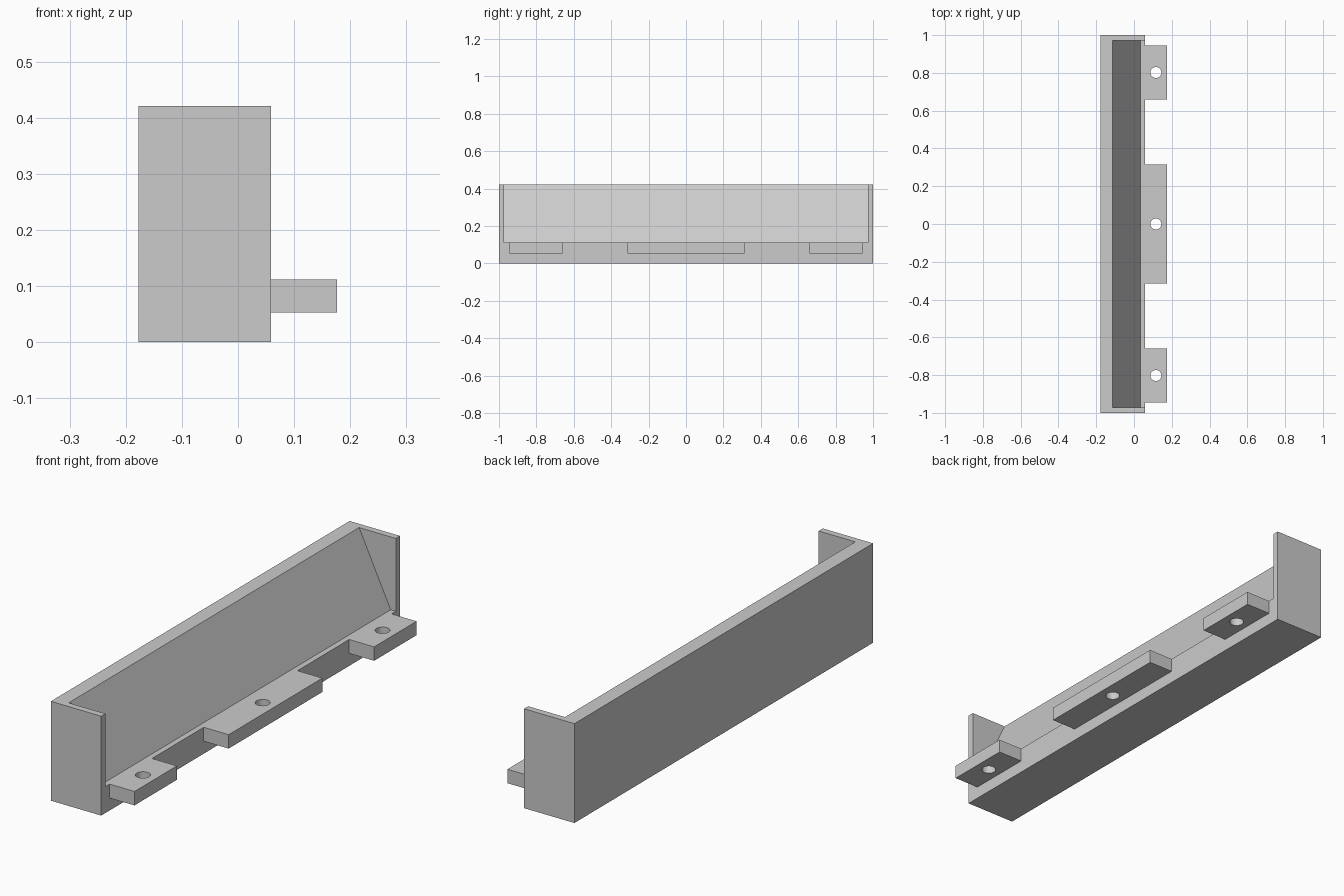
import bpy
import bmesh
from mathutils import Matrix, Vector

default = bpy.data.objects.get("Cube")
if default:
    bpy.data.objects.remove(default, do_unlink=True)

grey = bpy.data.materials.new("plain grey")
grey.use_nodes = True
colour = (0.6, 0.6, 0.6, 1)
grey.diffuse_color = colour
grey.node_tree.nodes["Principled BSDF"].inputs["Base Color"].default_value = colour


def finish(name, bm):
    bmesh.ops.recalc_face_normals(bm, faces=bm.faces[:])
    mesh = bpy.data.meshes.new(name)
    bm.to_mesh(mesh)
    bm.free()
    mesh.materials.append(grey)
    obj = bpy.data.objects.new(name, mesh)
    bpy.context.collection.objects.link(obj)
    return obj


def prism(name, profile, y0, y1):
    """Extrude an x-z profile along y."""
    bm = bmesh.new()
    face = bm.faces.new([bm.verts.new((x, y0, z)) for x, z in profile])
    side = bmesh.ops.extrude_face_region(bm, geom=[face])
    verts = [v for v in side["geom"] if isinstance(v, bmesh.types.BMVert)]
    bmesh.ops.translate(bm, verts=verts, vec=(0, y1 - y0, 0))
    return finish(name, bm)


def block(name, x0, x1, y0, y1, z0, z1):
    return prism(name, [(x0, z0), (x1, z0), (x1, z1), (x0, z1)], y0, y1)


def peg(name, x, y, z, radius):
    bm = bmesh.new()
    bmesh.ops.create_cone(bm, cap_ends=True, segments=32, radius1=radius, radius2=radius,
                          depth=0.2, matrix=Matrix.Translation(Vector((x, y, z))))
    return finish(name, bm)


def combine(target, tool, operation):
    """Apply a boolean and discard the tool object."""
    mod = target.modifiers.new(operation.lower(), "BOOLEAN")
    mod.operation = operation
    mod.solver = "EXACT"
    mod.object = tool
    bpy.context.view_layer.objects.active = target
    bpy.ops.object.modifier_apply(modifier=mod.name)
    bpy.data.objects.remove(tool, do_unlink=True)


# Long body with a flat back and base
FRONT, TOP, LEDGE = 0.059, 0.421, 0.112
bracket = block("mounting_bracket", -0.177, FRONT, -1, 1, 0, TOP)

# Sloped recess between the two end walls, leaving a narrow ledge
recess = [(-0.161, TOP + 0.1), (0.035, LEDGE), (0.1, LEDGE), (0.1, TOP + 0.1)]
combine(bracket, prism("recess_cutter", recess, -0.972, 0.972), "DIFFERENCE")

# Three mounting tabs flush with the ledge, each with a screw hole
for y0, y1, hole_y in [(-0.944, -0.66, -0.802), (-0.314, 0.314, 0), (0.66, 0.944, 0.802)]:
    combine(bracket, block("tab", FRONT - 0.015, 0.176, y0, y1, 0.053, LEDGE), "UNION")
    combine(bracket, peg("hole_cutter", 0.116, hole_y, 0.08, 0.029), "DIFFERENCE")
